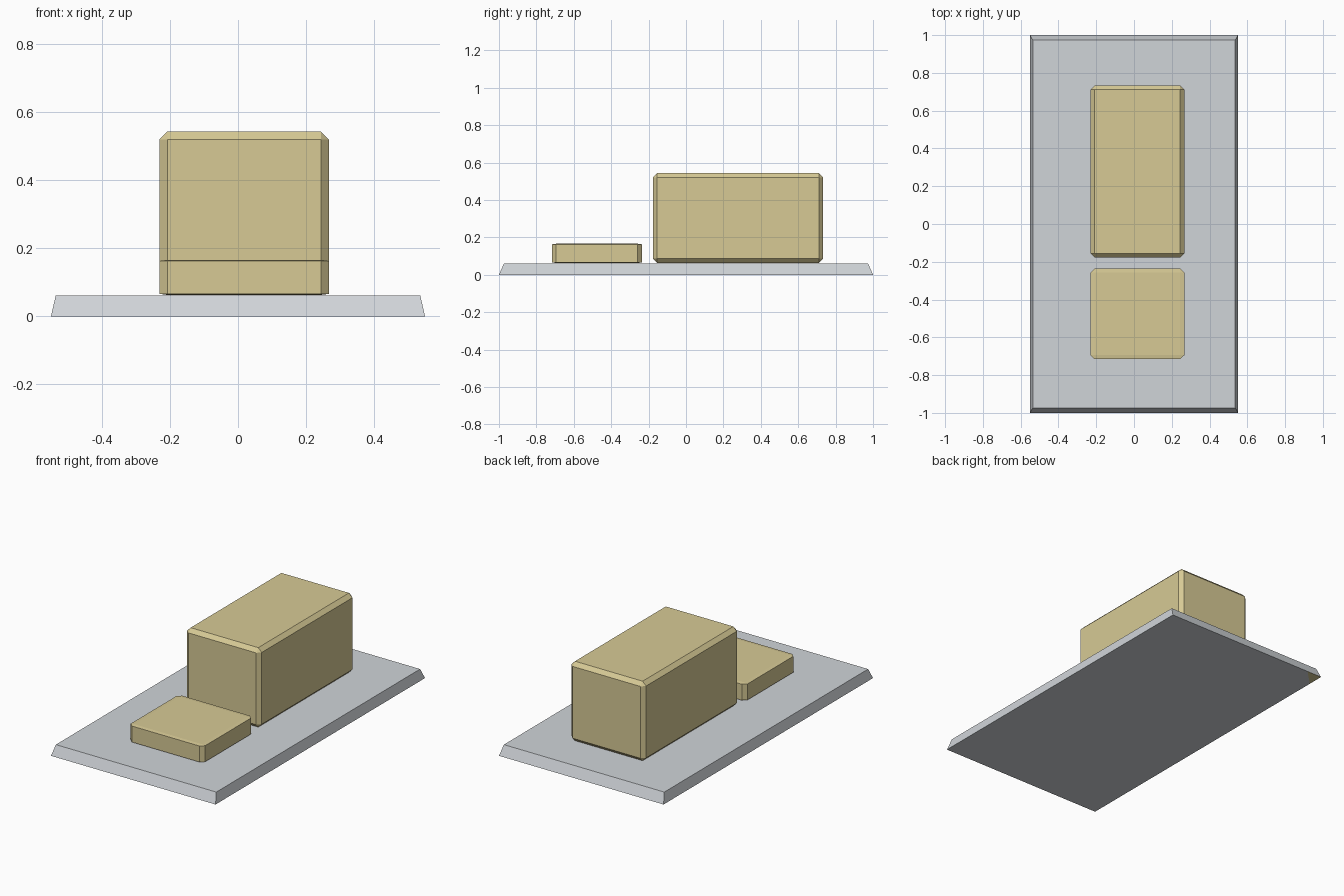
import bpy, bmesh
from mathutils import Vector

if "Cube" in bpy.data.objects:
    bpy.data.objects.remove(bpy.data.objects["Cube"])


def material(name, rgb):
    m = bpy.data.materials.new(name)
    m.diffuse_color = (*rgb, 1)
    m.use_nodes = True
    m.node_tree.nodes["Principled BSDF"].inputs["Base Color"].default_value = m.diffuse_color
    return m


GREY = material("pale grey", (0.63, 0.66, 0.69))
TAN = material("sand tan", (0.68, 0.59, 0.30))


def finish(bm, name, mats):
    bmesh.ops.recalc_face_normals(bm, faces=bm.faces[:])
    me = bpy.data.meshes.new(name)
    bm.to_mesh(me)
    bm.free()
    for m in mats:
        me.materials.append(m)
    ob = bpy.data.objects.new(name, me)
    bpy.context.collection.objects.link(ob)
    return ob


def chamfered_box(name, lo, hi, inset):
    """Box with one-step chamfers; inset gives the chamfer per axis."""
    bm = bmesh.new()
    lo, hi = Vector(lo), Vector(hi)
    c, h = (lo + hi) / 2, (hi - lo) / 2
    for sx in (-1, 1):
        for sy in (-1, 1):
            for sz in (-1, 1):
                s = (sx, sy, sz)
                for full in range(3):
                    bm.verts.new([c[i] + s[i] * (h[i] - (0 if i == full else inset[i]))
                                  for i in range(3)])
    bmesh.ops.convex_hull(bm, input=bm.verts[:])
    bmesh.ops.dissolve_limit(bm, angle_limit=0.01, verts=bm.verts[:], edges=bm.edges[:])
    return finish(bm, name, [TAN])


# Base slab, tapered toward the top
bm = bmesh.new()
bmesh.ops.create_cube(bm, size=1)
for v in bm.verts:
    top = v.co.z > 0
    v.co.x *= 1.072 if top else 1.10
    v.co.y *= 1.946 if top else 2.0
    v.co.z = 0.061 if top else 0.0
# Small tan corner patch on the underside
under = min(bm.faces, key=lambda f: f.calc_center_median().z)
bmesh.ops.bisect_plane(bm, geom=[under] + under.edges[:] + under.verts[:],
                       plane_co=(-0.45, 1, 0), plane_no=(-1, 1, 0))
for f in bm.faces:
    m = f.calc_center_median()
    if m.z < 0.001 and m.x < -0.4 and m.y > 0.9:
        f.material_index = 1
finish(bm, "base_slab", [GREY, TAN])

# Tall block behind, low block in front
chamfered_box("tall_block", (-0.231, -0.177, 0.063), (0.267, 0.733, 0.543),
              (0.023, 0.022, 0.023))
chamfered_box("low_block", (-0.231, -0.716, 0.063), (0.267, -0.236, 0.166),
              (0.023, 0.022, 0.003))
